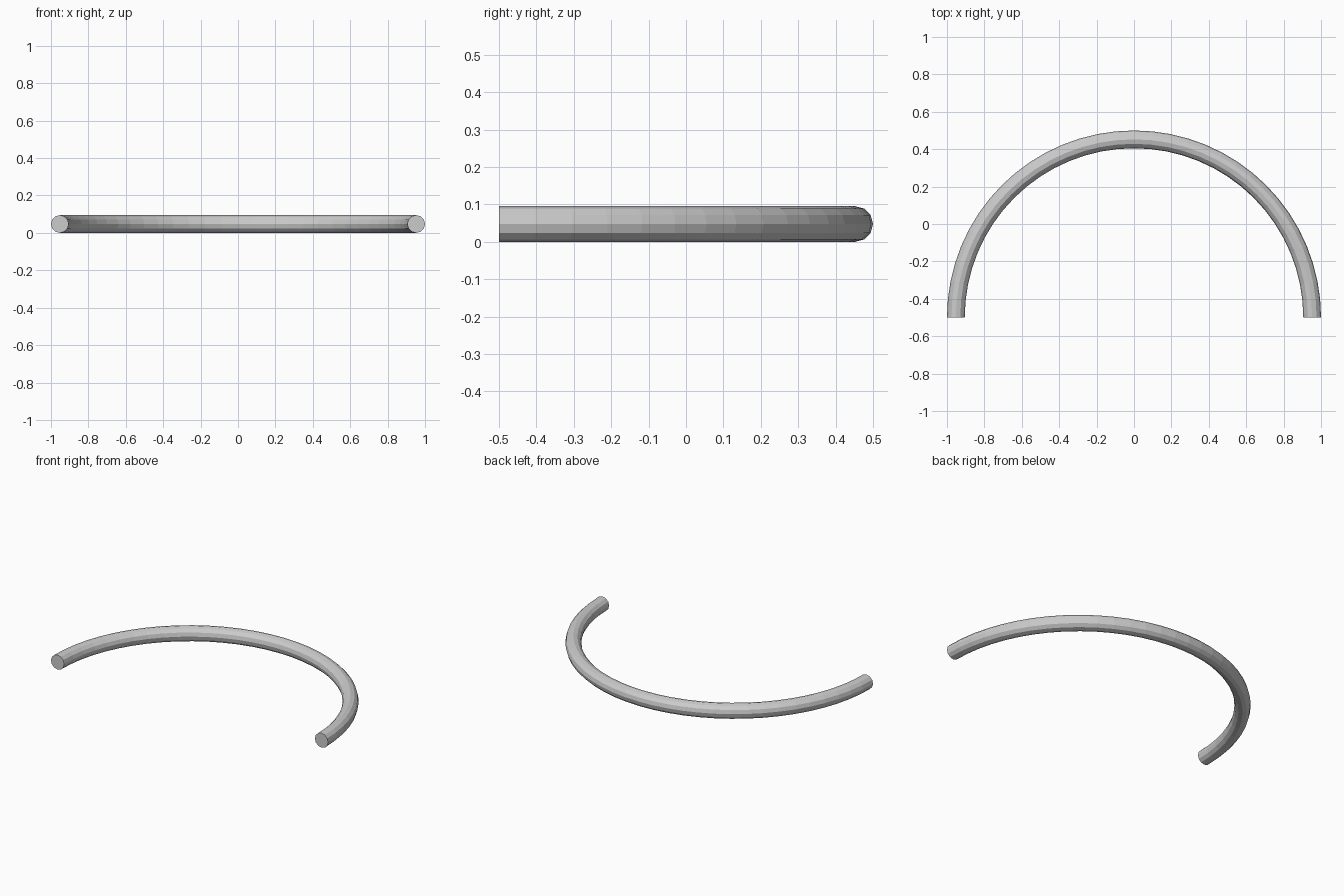
import bpy, bmesh
from math import pi, cos, sin

if "Cube" in bpy.data.objects:
    bpy.data.objects.remove(bpy.data.objects["Cube"])

TUBE = 0.0475          # tube radius
RING = 1.0 - TUBE      # centre-line radius
SIDES, STEPS = 12, 32
PIVOT = (0, -0.5, 0)

bm = bmesh.new()
# round cross-section at the right-hand end
profile = [bm.verts.new((RING + TUBE * cos(2 * pi * i / SIDES), -0.5,
                         TUBE + TUBE * sin(2 * pi * i / SIDES)))
           for i in range(SIDES)]
start = bm.faces.new(profile)

# sweep it half a turn to the left-hand end
res = bmesh.ops.spin(bm, geom=list(start.edges), cent=PIVOT, axis=(0, 0, 1),
                     angle=pi, steps=STEPS, use_duplicate=False)
# cap the far end
end_edges = [e for e in res["geom_last"] if isinstance(e, bmesh.types.BMEdge)]
bmesh.ops.contextual_create(bm, geom=end_edges)
bmesh.ops.remove_doubles(bm, verts=bm.verts[:], dist=1e-5)
bmesh.ops.recalc_face_normals(bm, faces=bm.faces[:])

mesh = bpy.data.meshes.new("half_ring_tube")
bm.to_mesh(mesh)
bm.free()
bpy.context.collection.objects.link(bpy.data.objects.new("half_ring_tube", mesh))
